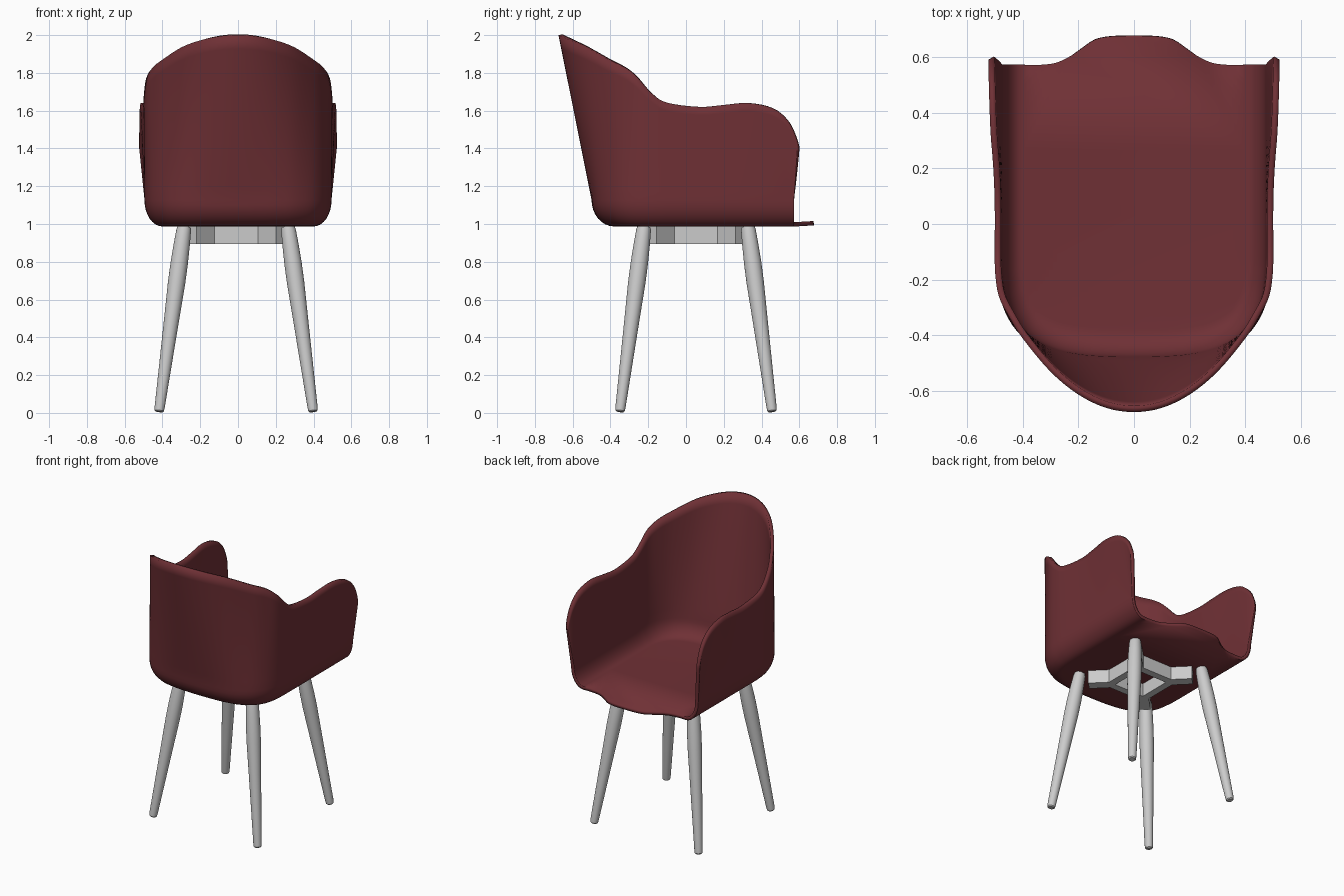
import bpy, bmesh, math
from mathutils import Vector

if "Cube" in bpy.data.objects:
    bpy.data.objects.remove(bpy.data.objects["Cube"])

FLOOR, FILLET = 0.987, 0.14


def make_object(name, bm):
    mesh = bpy.data.meshes.new(name)
    bm.to_mesh(mesh)
    bm.free()
    ob = bpy.data.objects.new(name, mesh)
    bpy.context.collection.objects.link(ob)
    return ob


def smooth(ob, angle=40):
    bpy.ops.object.select_all(action='DESELECT')
    bpy.context.view_layer.objects.active = ob
    ob.select_set(True)
    bpy.ops.object.shade_smooth_by_angle(angle=math.radians(angle))


def catmull(pts, steps):
    out = []
    n = len(pts)
    for i in range(n - 1):
        p = [pts[max(0, min(n - 1, i + k))] for k in (-1, 0, 1, 2)]
        for s in range(steps):
            t = s / steps
            out.append([0.5 * (2 * b + (c - a) * t + (2 * a - 5 * b + 4 * c - d) * t * t
                               + (3 * b - a - 3 * c + d) * t ** 3) for a, b, c, d in zip(*p)])
    return out + [list(pts[-1])]


# Shell columns, back centre to arm front: rim x, y, z and lower wall x, y
half = [(0, -.675, 2.0, 0, -.500), (.10, -.66, 1.993, .10, -.498),
        (.20, -.612, 1.972, .20, -.49), (.30, -.53, 1.935, .30, -.467),
        (.40, -.41, 1.87, .39, -.415), (.45, -.33, 1.83, .448, -.345),
        (.485, -.26, 1.775, .48, -.265), (.498, -.18, 1.69, .492, -.18),
        (.50, -.10, 1.642, .495, -.10), (.50, .07, 1.62, .495, .07),
        (.505, .20, 1.63, .495, .20), (.515, .33, 1.64, .495, .33),
        (.52, .46, 1.612, .495, .455), (.522, .54, 1.545, .495, .53),
        (.523, .58, 1.46, .495, .562), (.523, .59, 1.40, .495, .572)]
ctrl = [(-a, b, c, -d, e) for a, b, c, d, e in half[:0:-1]] + half
cols = catmull(ctrl, 4)

bm = bmesh.new()
grid = []
for i, (rx, ry, rz, lx, ly) in enumerate(cols):
    a, b = cols[max(0, i - 1)], cols[min(len(cols) - 1, i + 1)]
    tan = Vector((b[3] - a[3], b[4] - a[4])).normalized()
    out = Vector((tan.y, -tan.x))
    d = 0.095 + 0.025 * out.y ** 2
    col = []
    # rounded transition from floor to wall
    for k in range(9):
        ang = k / 8 * math.pi / 2
        off = out * d * (math.sin(ang) - 1)
        col.append(bm.verts.new((lx + off.x, ly + off.y, FLOOR + FILLET * (1 - math.cos(ang)))))
    # wall up to the rim
    low, rim = Vector((lx, ly, FLOOR + FILLET)), Vector((rx, ry, rz))
    for k in range(1, 13):
        col.append(bm.verts.new(low.lerp(rim, k / 12)))
    grid.append(col)
for c0, c1 in zip(grid, grid[1:]):
    for k in range(len(c0) - 1):
        bm.faces.new((c0[k], c1[k], c1[k + 1], c0[k + 1]))

# Seat floor with the front tongue
tip = catmull([(.36, .57), (.29, .576), (.24, .595), (.19, .63), (.14, .663), (.08, .675), (0, .677)], 3)
edge = tip + [(-x, y) for x, y in tip[-2::-1]]
front = [bm.verts.new((x, y, FLOOR + max(0, y - .58) * .06)) for x, y in edge]
floor = bm.faces.new([c[0] for c in grid] + front)
bmesh.ops.recalc_face_normals(bm, faces=bm.faces)
floor.normal_update()
if floor.normal.z > 0:
    bmesh.ops.reverse_faces(bm, faces=bm.faces)
bmesh.ops.triangulate(bm, faces=[floor])
shell = make_object("seat_shell", bm)
mod = shell.modifiers.new("thickness", 'SOLIDIFY')
mod.thickness, mod.offset = 0.023, -1
mat = bpy.data.materials.new("dark_red")
mat.diffuse_color = (0.16, 0.03, 0.036, 1)
mat.use_nodes = True
mat.node_tree.nodes["Principled BSDF"].inputs["Base Color"].default_value = mat.diffuse_color
shell.data.materials.append(mat)
smooth(shell)

# Four splayed tapered legs
CX, CY = -0.01, 0.053
profile = [(0, .019), (.006, .025), (.03, .027), (.25, .033), (.5, .040), (.7, .046),
           (.8, .046), (.9, .043), (.98, .039), (1, .035)]
for sx, side in ((-1, "left"), (1, "right")):
    for sy, end in ((-1, "back"), (1, "front")):
        bot = Vector((CX + sx * .408, CY + sy * .403, .006))
        top = Vector((CX + sx * .275, CY + sy * .275, .985))
        rot = (top - bot).to_track_quat('Z', 'Y')
        bm = bmesh.new()
        rings = [[bm.verts.new(bot.lerp(top, s) + rot @ Vector((r * math.cos(k * math.pi / 12),
                                                              r * math.sin(k * math.pi / 12), 0)))
                  for k in range(24)] for s, r in profile]
        for r0, r1 in zip(rings, rings[1:]):
            for k in range(24):
                j = (k + 1) % 24
                bm.faces.new((r0[k], r0[j], r1[j], r1[k]))
        bm.faces.new(rings[0][::-1])
        bm.faces.new(rings[-1])
        smooth(make_object(f"{end}_{side}_leg", bm))

# Under-seat frame: square ring with diagonal arms to the legs
bm = bmesh.new()
quadrants = []
for q in range(4):
    c, s = round(math.cos(q * math.pi / 2)), round(math.sin(q * math.pi / 2))
    pts = [(.115, .115), (.165, .115), (.26, .21), (.21, .26), (.115, .165)]
    quadrants.append([bm.verts.new((CX + x * c - y * s, CY + x * s + y * c, .895)) for x, y in pts])
for q in range(4):
    cur, nxt = quadrants[q], quadrants[(q + 1) % 4]
    bm.faces.new(cur)
    bm.faces.new((cur[0], cur[4], nxt[1], nxt[0]))
ext = bmesh.ops.extrude_face_region(bm, geom=bm.faces[:])
bmesh.ops.translate(bm, vec=(0, 0, .092), verts=[v for v in ext["geom"] if isinstance(v, bmesh.types.BMVert)])
bmesh.ops.recalc_face_normals(bm, faces=bm.faces)
make_object("support_frame", bm)
